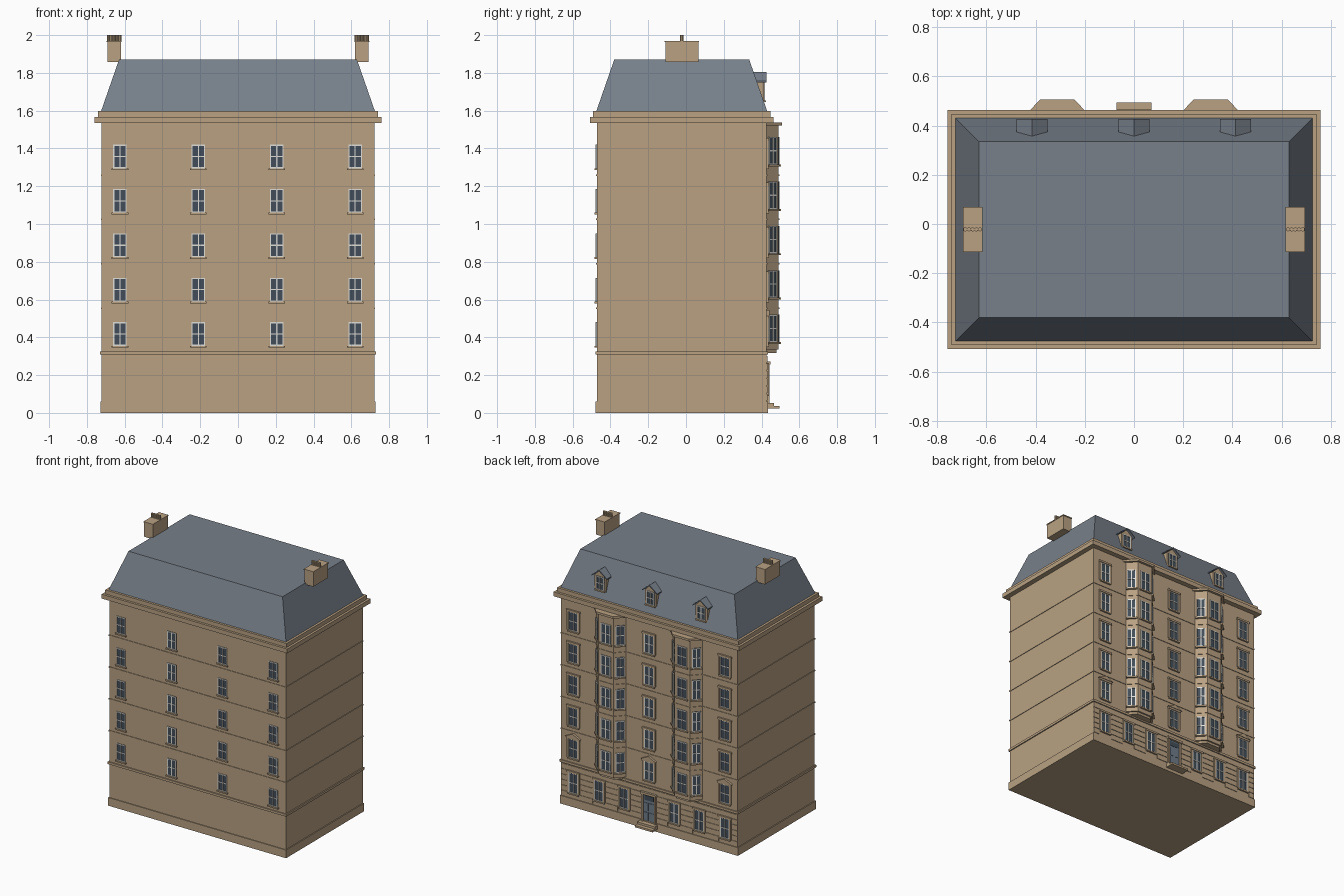
import bpy, bmesh, math
from mathutils import Matrix, Vector

if "Cube" in bpy.data.objects:
    bpy.data.objects.remove(bpy.data.objects["Cube"])


def material(name, rgb):
    m = bpy.data.materials.new(name)
    m.diffuse_color = (*rgb, 1)
    m.use_nodes = True
    m.node_tree.nodes["Principled BSDF"].inputs["Base Color"].default_value = m.diffuse_color
    return m


MATS = [material("sandstone", (0.48, 0.355, 0.225)), material("slate", (0.185, 0.215, 0.255)),
        material("window_white", (0.75, 0.74, 0.69)), material("dark_glass", (0.055, 0.075, 0.1)),
        material("door_blue_grey", (0.16, 0.2, 0.25))]
STONE, SLATE, WHITE, GLASS, DOOR = range(5)
X, Y0, Y1 = 0.722, -0.472, 0.427          # wall extents
FLOORS = [0.355 + 0.235 * i for i in range(5)]


class Part:
    """Collects solids into one named object."""
    def __init__(self, name):
        self.name, self.bm = name, bmesh.new()

    def loft(self, bottom, top, mat=STONE, mtx=Matrix()):
        a = [self.bm.verts.new(mtx @ Vector(p)) for p in bottom]
        b = [self.bm.verts.new(mtx @ Vector(p)) for p in top]
        n = len(a)
        faces = [self.bm.faces.new(a[::-1]), self.bm.faces.new(b)]
        faces += [self.bm.faces.new((a[i], a[(i + 1) % n], b[(i + 1) % n], b[i])) for i in range(n)]
        for f in faces:
            f.material_index = mat

    def prism(self, pts, z0, z1, mat=STONE, mtx=Matrix()):
        self.loft([(x, y, z0) for x, y in pts], [(x, y, z1) for x, y in pts], mat, mtx)

    def box(self, x0, x1, y0, y1, z0, z1, mat=STONE, mtx=Matrix()):
        self.prism([(x0, y0), (x1, y0), (x1, y1), (x0, y1)], z0, z1, mat, mtx)

    def finish(self):
        bmesh.ops.recalc_face_normals(self.bm, faces=self.bm.faces)
        me = bpy.data.meshes.new(self.name)
        self.bm.to_mesh(me)
        self.bm.free()
        for m in MATS:
            me.materials.append(m)
        ob = bpy.data.objects.new(self.name, me)
        bpy.context.collection.objects.link(ob)


def ring(z, grow):
    return [(-X - grow, Y0 - grow, z), (X + grow, Y0 - grow, z),
            (X + grow, Y1 + grow, z), (-X - grow, Y1 + grow, z)]


def slab(name, z0, z1, grow, grow_top=None, mat=STONE):
    p = Part(name)
    p.loft(ring(z0, grow), ring(z1, grow if grow_top is None else grow_top), mat)
    p.finish()


def facing(x, y, degrees):
    """Local -y points out of the wall; 180 faces the back."""
    return Matrix.Translation((x, y, 0)) @ Matrix.Rotation(math.radians(degrees), 4, 'Z')


def window(p, mtx, z, w, h, bar=0.006, sill=True, surround=False, pediment=False):
    a = w / 2
    p.box(-a, a, -0.002, 0.004, z, z + h, GLASS, mtx)
    for x0, x1 in ((-a, -a + bar), (-bar / 2, bar / 2), (a - bar, a)):
        p.box(x0, x1, -0.006, 0.004, z, z + h, WHITE, mtx)
    for zc in (z, z + h / 2 - bar / 2, z + h - bar):
        p.box(-a, a, -0.0055, 0.004, zc, zc + bar, WHITE, mtx)
    if sill:
        p.box(-a - 0.008, a + 0.008, -0.012, 0.004, z - 0.01, z, STONE, mtx)
    if surround:
        for s in (-1, 1):
            e = sorted((s * a, s * (a + 0.013)))
            p.box(e[0], e[1], -0.009, 0.004, z, z + h, STONE, mtx)
        p.box(-a - 0.016, a + 0.016, -0.012, 0.004, z + h, z + h + 0.014, STONE, mtx)
    if pediment:
        t, b = z + h + 0.014, a + 0.022
        tri = [(-b, t), (b, t), (0, t + 0.03)]
        p.loft([(x, -0.016, zz) for x, zz in tri], [(x, 0.004, zz) for x, zz in tri], STONE, mtx)


# Main block, plinth, string courses, cornice and roof
slab("walls", 0, 1.56, 0)
slab("plinth", 0, 0.06, 0.006)
slab("ground_floor_band", 0.308, 0.325, 0.008)
for i in range(4):
    slab("string_course", 0.55 + 0.235 * i, 0.558 + 0.235 * i, 0.004)
slab("cornice_lower", 1.535, 1.567, 0.037)
slab("cornice_upper", 1.567, 1.597, 0.02)
slab("mansard_roof", 1.597, 1.87, 0.003, -0.092, SLATE)

# Plain front windows
p = Part("front_windows")
for x in (-0.625, -0.21, 0.205, 0.62):
    for z in FLOORS:
        window(p, facing(x, Y0, 0), z, 0.072, 0.125)
p.finish()

# Back windows between the bays
p = Part("back_windows")
for x in (-0.62, 0, 0.62):
    for i, z in enumerate(FLOORS):
        window(p, facing(x, Y1, 180), z + 0.005, 0.078, 0.14, surround=True, pediment=i == 0)
p.finish()

# Ground floor windows
GROUND_X = (-0.62, -0.41, -0.205, 0.205, 0.41, 0.62)
p = Part("ground_floor_windows")
for x in GROUND_X:
    window(p, facing(x, Y1, 180), 0.1, 0.075, 0.15, surround=True)
p.finish()

# Rusticated stone courses between the ground floor openings
p = Part("stone_courses")
openings = sorted([(x, 0.053) for x in GROUND_X] + [(0, 0.06)])
edges = [-X] + [e for x, a in openings for e in (x - a, x + a)] + [X]
for i in range(6):
    z = 0.066 + 0.04 * i
    spans = list(zip(edges[::2], edges[1::2])) if z + 0.035 < 0.27 else [(-X, X)]
    for a, b in spans:
        p.box(a, b, Y1 - 0.002, Y1 + 0.004, z, min(z + 0.035, 0.308))
p.finish()

# Door with frame, fanlight, panels and steps
m = facing(0, Y1, 180)
p = Part("entrance_door")
p.box(-0.045, 0.045, -0.004, 0.004, 0.05, 0.255, DOOR, m)
for s in (-1, 1):
    e = sorted((s * 0.045, s * 0.06))
    p.box(e[0], e[1], -0.014, 0.004, 0.05, 0.255, STONE, m)
    for z in (0.065, 0.135):
        c = s * 0.021
        p.box(c - 0.015, c + 0.015, -0.007, 0, z, z + 0.058, DOOR, m)
p.box(-0.038, 0.038, -0.006, 0, 0.212, 0.245, GLASS, m)
p.box(-0.065, 0.065, -0.02, 0.004, 0.255, 0.272, STONE, m)
p.finish()
p = Part("door_steps")
p.box(-0.072, 0.072, Y1 - 0.01, 0.495, 0.022, 0.036)
p.box(-0.072, 0.072, Y1 - 0.01, 0.467, 0.036, 0.052)
p.finish()


def bay_outline(cx, g):
    """Trapezoid plan of a bay, grown outwards by g."""
    k = 0.414 * g
    y = 0.49 + g
    return [(cx + 0.062 + k + (y - Y1), Y1 - 0.005), (cx + 0.062 + k, y),
            (cx - 0.062 - k, y), (cx - 0.062 - k - (y - Y1), Y1 - 0.005)]


# Two bays with windows on three faces
for cx in (-0.312, 0.312):
    p = Part("bay")
    p.prism(bay_outline(cx, 0), 0.335, 1.535)
    p.prism(bay_outline(cx, -0.012), 0.318, 0.335)
    p.prism(bay_outline(cx, 0.017), 1.522, 1.538)
    for i in range(4):
        p.prism(bay_outline(cx, 0.004), 0.55 + 0.235 * i, 0.558 + 0.235 * i)
    p.finish()
    p = Part("bay_windows")
    for z in FLOORS:
        z += 0.02
        window(p, facing(cx, 0.49, 180), z, 0.08, 0.145)
        for s in (-1, 1):
            window(p, facing(cx + s * 0.0935, 0.4585, 180 - s * 45), z, 0.062, 0.145)
    p.finish()

# Gabled dormers
for cx in (-0.415, 0, 0.412):
    p = Part("dormer")
    gable = [(-0.048, 1.64), (0.048, 1.64), (0.048, 1.757), (0, 1.797), (-0.048, 1.757)]
    p.loft([(cx + x, 0.412, z) for x, z in gable], [(cx + x, 0.345, z) for x, z in gable])
    for s in (-1, 1):
        sl = [(0, 1.806), (s * 0.063, 1.757), (s * 0.063, 1.749), (0, 1.796)]
        p.loft([(cx + x, 0.427, z) for x, z in sl], [(cx + x, 0.35, z) for x, z in sl], SLATE)
    window(p, facing(cx, 0.412, 180), 1.655, 0.066, 0.098)
    p.finish()

# Chimneys with caps and a row of pots
for s in (-1, 1):
    cx = s * 0.656
    p = Part("chimney")
    p.box(cx - 0.036, cx + 0.036, -0.109, 0.065, 1.857, 1.963)
    p.box(cx - 0.039, cx + 0.039, -0.113, 0.069, 1.963, 1.97)
    p.finish()
    p = Part("chimney_pots")
    for i in range(5):
        px = cx + (i - 2) * 0.015
        p.prism([(px + 0.0085 * math.cos(t * math.pi / 4), -0.022 + 0.0085 * math.sin(t * math.pi / 4))
                 for t in range(8)], 1.97, 2.0)
    p.finish()
